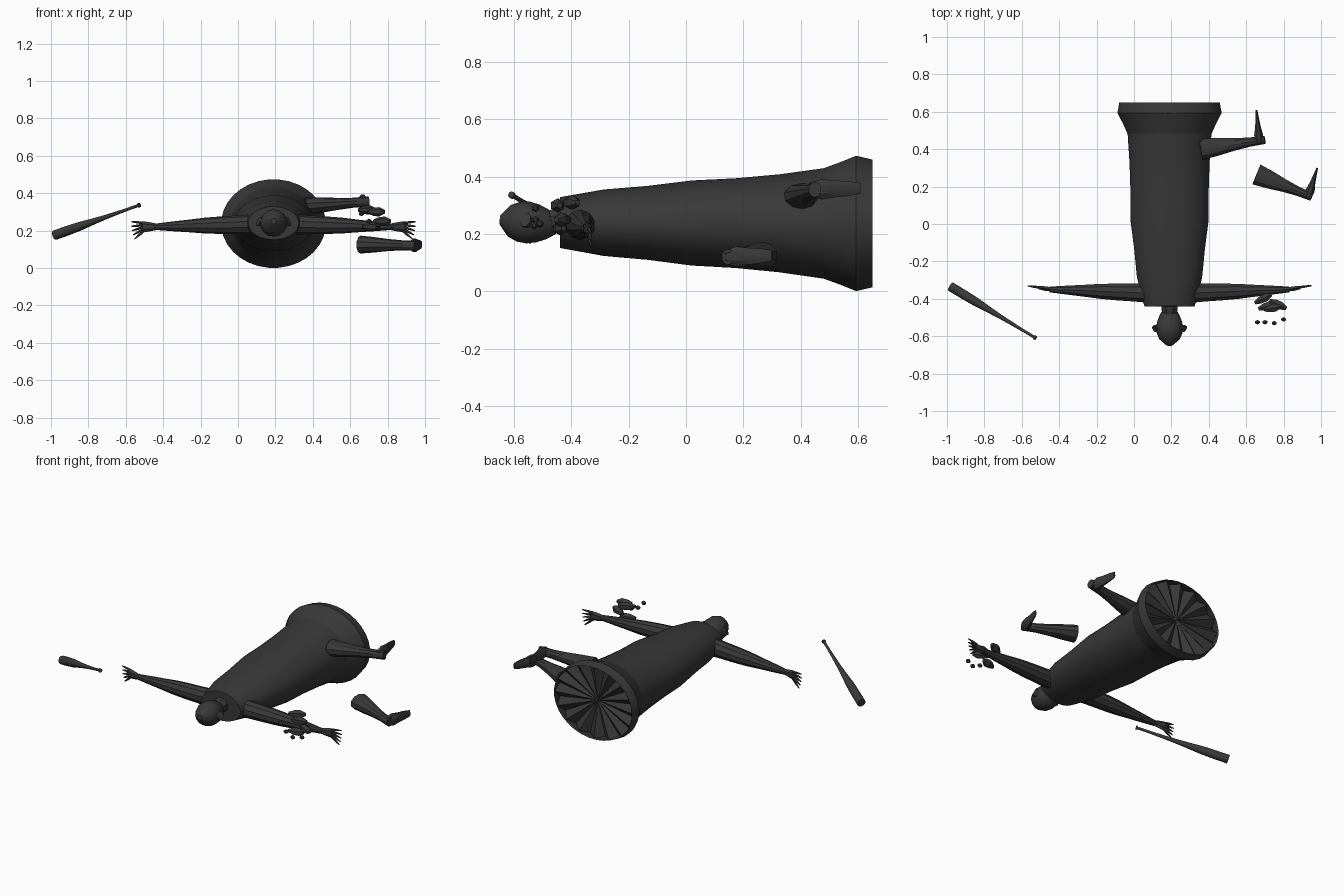
import bpy
import math
from mathutils import Vector

cube = bpy.data.objects.get("Cube")
if cube:
    bpy.data.objects.remove(cube, do_unlink=True)

centre_x = .19  # middle of the figure

color = (.04, .04, .04, 1)
charcoal = bpy.data.materials.new("charcoal")
charcoal.use_nodes = True
charcoal.diffuse_color = color
charcoal.node_tree.nodes["Principled BSDF"].inputs["Base Color"].default_value = color


def build(name, verts, faces, smooth=True):
    mesh = bpy.data.meshes.new(name)
    mesh.from_pydata(verts, [], faces)
    mesh.materials.append(charcoal)
    obj = bpy.data.objects.new(name, mesh)
    bpy.context.collection.objects.link(obj)
    if smooth:
        bpy.ops.object.select_all(action="DESELECT")
        obj.select_set(True)
        bpy.context.view_layer.objects.active = obj
        bpy.ops.object.shade_smooth_by_angle(angle=math.radians(30))


def limb(name, start, end, widths, flat=(1, 1), sides=8, capped=True, smooth=True):
    """Evenly spaced elliptical rings; flat is the height-to-width ratio at each end."""
    start, end = Vector(start), Vector(end)
    along = (end - start).normalized()
    side = along.cross(Vector((0, 0, 1))).normalized()
    up = side.cross(along)
    steps = len(widths) - 1
    verts, faces = [], []
    for ring, width in enumerate(widths):
        t = ring / steps
        height = width * (flat[0] + (flat[1] - flat[0]) * t * t)
        for i in range(sides):
            a = math.tau * (i + .5) / sides
            verts.append(start.lerp(end, t) + side * width * math.cos(a) + up * height * math.sin(a))
    for ring in range(steps):
        low, high = ring * sides, (ring + 1) * sides
        for i in range(sides):
            j = (i + 1) % sides
            faces.append((low + j, low + i, high + i, high + j))
    if capped:
        last = steps * sides
        faces.append(tuple(range(sides)))
        faces.append(tuple(reversed(range(last, last + sides))))
    build(name, verts, faces, smooth)


# Long gown, its flared hem and flat shoulder yoke
limb("gown", (centre_x, -.44, .24), (centre_x, .48, .237),
     [.135, .175, .19, .21, .21, .215, .225], (.66, .86), sides=32)
limb("hem", (centre_x, .48, .237), (centre_x, .65, .237),
     [.225, .25, .28, .27], (.86, .83), sides=32, capped=False)

# Folded underside: alternate spokes sink towards a recessed centre
spokes = 32
rim = []
for i in range(spokes):
    a = math.tau * i / spokes
    rim.append((centre_x + .27 * math.cos(a), .64 - .04 * (i % 2), .237 + .22 * math.sin(a)))
rim.append((centre_x, .6, .237))
build("hem_underside", rim, [((i + 1) % spokes, i, spokes) for i in range(spokes)], smooth=False)

# Neck, head and nose
limb("neck", (centre_x, -.42, .25), (centre_x, -.5, .24), [.05, .04])
limb("head", (centre_x, -.45, .23), (centre_x, -.65, .25),
     [.03, .052, .066, .073, .07, .055, .015], sides=14)
limb("nose", (centre_x, -.56, .18), (centre_x, -.53, .18), [.006, .014, .006], sides=6)

# Ears, arms and spread hands, mirrored about the middle
for word, sign in (("right", -1), ("left", 1)):
    def mirrored(x, y, z):
        return centre_x + sign * x, y, z

    limb(word + "_ear", mirrored(.06, -.55, .24), mirrored(.08, -.56, .25), [.015, .02], (1.4, 1.4))
    limb(word + "_arm", mirrored(.1, -.37, .233), mirrored(.64, -.35, .22),
         [.055, .05, .047, .042, .033, .025, .016], sides=10)
    limb(word + "_palm", mirrored(.63, -.35, .22), mirrored(.7, -.34, .22),
         [.013, .014, .01], (1.4, 3), sides=6)
    for finger in range(5):
        lean = .1 - .2 * finger
        height = .24 - .01 * finger
        reach, rise = .07 * math.cos(lean), .07 * math.sin(lean)
        limb(word + "_finger", mirrored(.69, -.34, height),
             mirrored(.69 + reach, -.33, height + rise), [.007, .007, .003], sides=5)

# Bare lower legs: one pushed through the gown, one lying loose
calf = [.06, .05, .036, .026, .023]
foot = [.02, .026, .016, .01, .005]
for word, knee, ankle, heel, toe in (
        ("upper", (.36, .4, .33), (.7, .45, .355), (.67, .43, .355), (.655, .61, .36)),
        ("loose", (.655, .265, .125), (.95, .145, .12), (.93, .14, .12), (.98, .3, .125))):
    limb(word + "_leg", knee, ankle, calf, (.8, 1.2), sides=10)
    limb(word + "_foot", heel, toe, foot, (1.3, 4))

# Club: tapered shaft with a small end knob
butt, knob = Vector((-.98, -.335, .175)), Vector((-.525, -.61, .337))
limb("club", butt, knob, [.026, .026, .024, .018, .013, .01, .008, .008], sides=12)
limb("club_knob", knob.lerp(butt, .02), knob, [.012, .012], sides=12)

# Broken fragments and small pebbles beside the left hand
for x, y, z, turn in ((.69, -.4, .31, .5), (.74, -.45, .3, .2), (.77, -.43, .25, -.5), (.71, -.44, .22, .3)):
    spread = Vector((.045, .045 * turn, 0))
    middle = Vector((x, y, z))
    limb("fragment", middle - spread, middle + spread, [.01, .022, .025, .01], sides=6, smooth=False)
for x, y, z in ((.66, -.525, .29), (.7, -.525, .25), (.75, -.53, .23), (.8, -.51, .235)):
    limb("pebble", (x - .013, y, z), (x + .013, y, z), [.006, .014, .006], sides=6, smooth=False)
